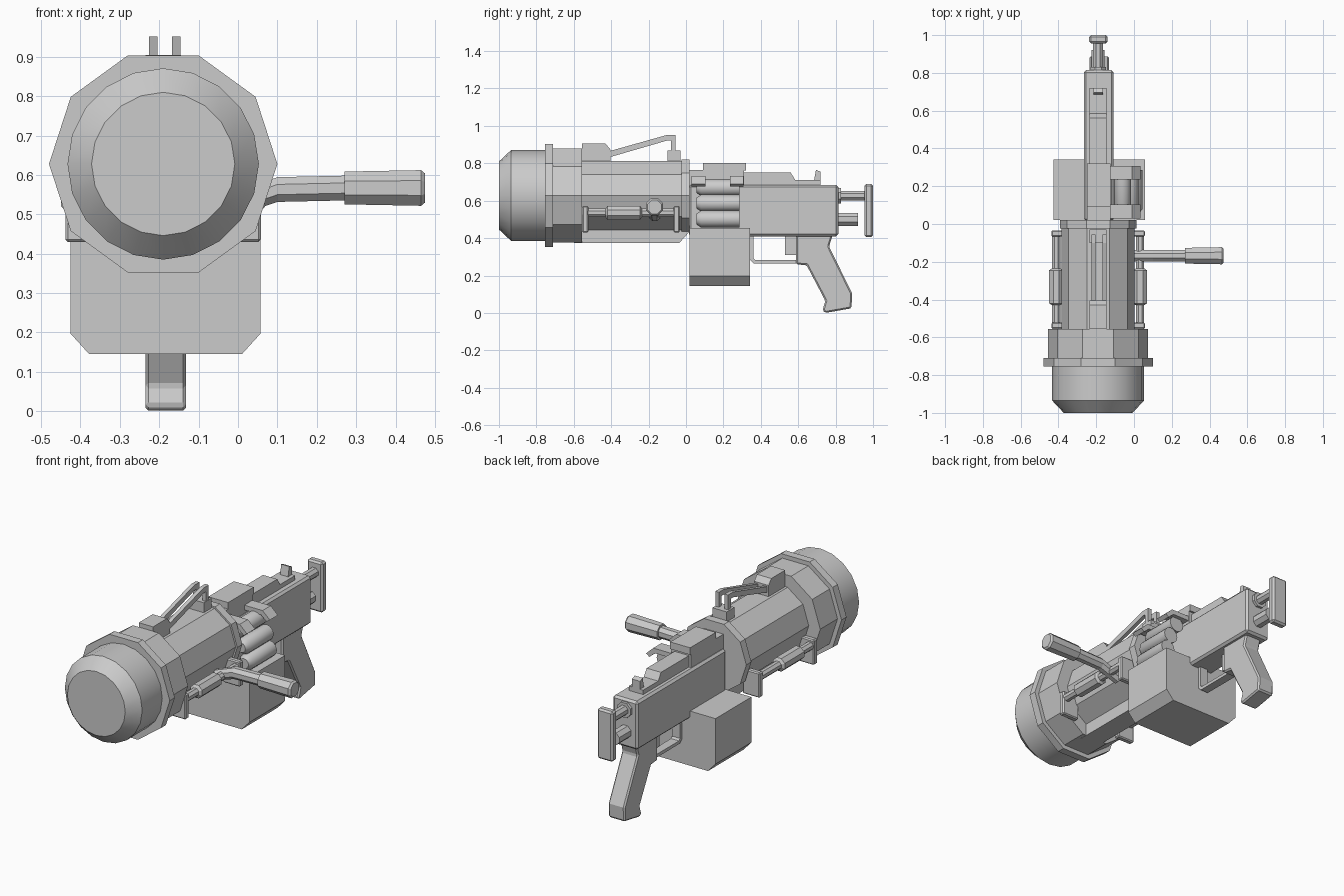
import bpy, bmesh, math
from mathutils import Vector

if "Cube" in bpy.data.objects:
    bpy.data.objects.remove(bpy.data.objects["Cube"])

CX, CZ = -0.19, 0.628          # barrel axis
grey = bpy.data.materials.new("grey metal")
grey.diffuse_color = (0.6, 0.6, 0.6, 1)
grey.use_nodes = True
grey.node_tree.nodes["Principled BSDF"].inputs["Base Color"].default_value = grey.diffuse_color


def finish(name, bm, bevel=0, smooth=False):
    bmesh.ops.recalc_face_normals(bm, faces=bm.faces)
    me = bpy.data.meshes.new(name)
    bm.to_mesh(me)
    bm.free()
    me.materials.append(grey)
    ob = bpy.data.objects.new(name, me)
    bpy.context.collection.objects.link(ob)
    if bevel:
        mod = ob.modifiers.new("bevel", 'BEVEL')
        mod.width, mod.segments = bevel, 1
    if smooth:
        bpy.context.view_layer.objects.active = ob
        ob.select_set(True)
        bpy.ops.object.shade_smooth_by_angle(angle=math.radians(35))
        ob.select_set(False)
    return ob


def loft(name, rings, smooth=False):
    """Skin equal-length rings of points and cap both ends."""
    bm = bmesh.new()
    rows = [[bm.verts.new(p) for p in ring] for ring in rings]
    n = len(rows[0])
    for a, b in zip(rows, rows[1:]):
        for i in range(n):
            bm.faces.new((a[i], a[(i + 1) % n], b[(i + 1) % n], b[i]))
    bm.faces.new(rows[0])
    bm.faces.new(rows[-1])
    return finish(name, bm, smooth=smooth)


def lathe_y(name, x, z, n, stations, smooth=False, turn=0):
    """Round part along y; stations are (y, radius)."""
    ang = [math.tau * i / n + turn for i in range(n)]
    return loft(name, [[(x + r * math.cos(a), y, z + r * math.sin(a)) for a in ang]
                       for y, r in stations], smooth)


def side_profile(name, pts, x0, x1, bevel=0):
    """Extrude a (y, z) outline across x."""
    ob = loft(name, [[(x, y, z) for y, z in pts] for x in (x0, x1)])
    if bevel:
        mod = ob.modifiers.new("bevel", 'BEVEL')
        mod.width, mod.segments = bevel, 1
    return ob


def box(name, x0, x1, y0, y1, z0, z1, bevel=0):
    return side_profile(name, [(y0, z0), (y1, z0), (y1, z1), (y0, z1)], x0, x1, bevel)


# Barrel assembly
lathe_y("muzzle_cap", CX, CZ, 20, [(-1, .182), (-.935, .243), (-.72, .243)], True)
lathe_y("muzzle_ring", CX, CZ, 10, [(-.755, .29), (-.71, .29)])
lathe_y("barrel_collar", CX, CZ, 10, [(-.72, .265), (-.555, .265)])
lathe_y("barrel", CX, CZ, 10, [(-.56, .193), (-.02, .193)])
lathe_y("rear_flange", CX, CZ, 10, [(-.025, .203), (.02, .203)])
side_profile("under_rail", [(-.6, .375), (-.035, .375), (.015, .43), (.015, .5), (-.6, .5)],
             CX - .06, CX + .06)

# Tubes on both sides of the barrel
for side, s in (("right", 1), ("left", -1)):
    x = CX + s * .222
    lathe_y(side + "_rod", x, .535, 8, [(-.55, .024), (-.04, .024)], turn=math.pi / 8)
    lathe_y(side + "_sleeve", x, .535, 8,
            [(-.43, .024), (-.42, .04), (-.245, .04), (-.235, .024)], turn=math.pi / 8)
    for i, y in enumerate((-.555, -.067)):
        box(f"{side}_rod_bracket_{i}", *sorted((CX + s * .14, CX + s * .248)),
            y, y + .033, .43, .572, .006)

# Carry handle on top
side_profile("handle_front_base", [(-.555, .79), (-.405, .79), (-.405, .875), (-.43, .905),
                                   (-.555, .905)], -.235, -.145)
box("handle_rear_base", -.235, -.145, -.1, -.03, .79, .868)
for i, x in enumerate((-.226, -.168)):
    side_profile(f"handle_bar_{i}", [(-.42, .835), (-.4, .835), (-.1, .922), (-.08, .922),
                                     (-.08, .86), (-.055, .86), (-.055, .952), (-.1, .952),
                                     (-.42, .862)], x, x + .022)


# Side grip: bent shaft and eight-sided handle
def x_ring(x, z, r):
    return [(x, -.168 + r * math.cos(math.tau * (i + .5) / 8),
             z + r * math.sin(math.tau * (i + .5) / 8)) for i in range(8)]


loft("side_grip_shaft", [x_ring(-.02, .52, .032), x_ring(.1, .563, .034), x_ring(.28, .567, .034)])
loft("side_grip", [x_ring(.27, .567, .045), x_ring(.465, .567, .049), x_ring(.475, .567, .04)])

# Receiver and its top parts
box("receiver", -.265, -.108, .015, .815, .41, .685, .012)
box("feed_cover", -.25, -.125, .015, .31, .67, .765)
box("feed_cover_lid", -.25, -.125, .09, .32, .762, .802)
side_profile("top_rail", [(.3, .67), (.72, .67), (.72, .71), (.585, .71), (.56, .75), (.3, .75)],
             -.235, -.145)
side_profile("rear_sight", [(.64, .69), (.72, .69), (.72, .755), (.695, .765), (.685, .71),
                            (.64, .71)], -.215, -.165)

# Ammunition box with chamfered lower edges
outline = [(-.425, .197), (-.378, .145), (.01, .145), (.057, .197), (.057, .455), (-.425, .455)]
loft("ammo_box", [[(x, y, z) for x, z in outline] for y in (.02, .342)])

# Feeding shells and claws
for i, (x, z) in enumerate(((-.06, .67), (-.02, .587), (0, .502))):
    lathe_y(f"shell_{i}", x, z, 12, [(.055, .028), (.08, .045), (.285, .045)], True)
for i, y in enumerate((.03, .235)):
    side = [(-.13, .705), (-.02, .705), (.015, .675), (.035, .69), (-.01, .732), (-.13, .732)]
    loft(f"feed_claw_{i}", [[(x, yy, z) for x, z in side] for yy in (y, y + .073)])

# Trigger group and pistol grip
side_profile("trigger_guard", [(.342, .42), (.342, .285), (.362, .265), (.6, .265), (.6, .283),
                               (.37, .283), (.36, .293), (.36, .42)], -.215, -.165)
box("trigger", -.205, -.175, .53, .59, .31, .42)
side_profile("pistol_grip", [(.588, .42), (.588, .26), (.645, .255), (.745, .065), (.73, .015),
                             (.745, 0), (.885, .025), (.888, .105), (.765, .355), (.785, .42)],
             -.235, -.132, .008)

# Stock rods and butt plate
lathe_y("upper_stock_rod", CX, .627, 8, [(.8, .028), (.96, .028)], turn=math.pi / 8)
lathe_y("upper_rod_socket", CX, .627, 8, [(.8, .045), (.83, .045)], turn=math.pi / 8)
lathe_y("lower_stock_rod", CX, .5, 8, [(.8, .038), (.92, .038)], turn=math.pi / 8)
box("butt_plate", -.237, -.14, .955, 1.0, .405, .69, .01)
